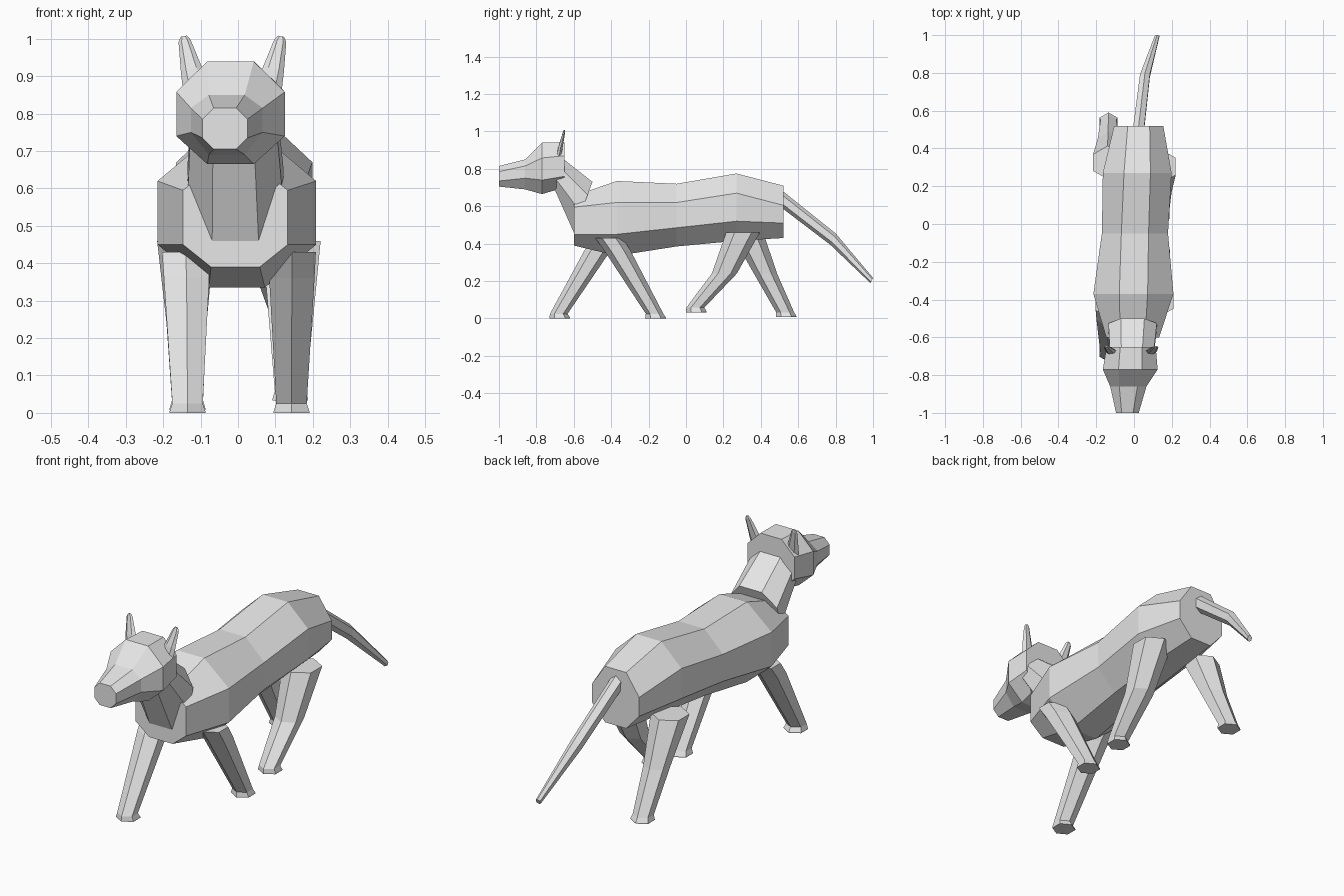
import bpy
import bmesh
from math import cos, sin, pi

cube = bpy.data.objects.get("Cube")
if cube:
    bpy.data.objects.remove(cube, do_unlink=True)

grey = bpy.data.materials.new("plain grey")
grey.use_nodes = True
grey.diffuse_color = (0.8, 0.8, 0.8, 1)
grey.node_tree.nodes["Principled BSDF"].inputs["Base Color"].default_value = (0.8, 0.8, 0.8, 1)


def loft(name, rings):
    """Skin a list of equal-sized point rings and cap both ends."""
    bm = bmesh.new()
    loops = [[bm.verts.new(p) for p in ring] for ring in rings]
    for a, b in zip(loops, loops[1:]):
        for i in range(len(a)):
            j = (i + 1) % len(a)
            bm.faces.new((a[i], a[j], b[j], b[i]))
    bm.faces.new(loops[0])
    bm.faces.new(loops[-1])
    bmesh.ops.recalc_face_normals(bm, faces=bm.faces)
    mesh = bpy.data.meshes.new(name)
    bm.to_mesh(mesh)
    bm.free()
    mesh.materials.append(grey)
    obj = bpy.data.objects.new(name, mesh)
    bpy.context.collection.objects.link(obj)
    return obj


def octagon(y, cx, half, flat, top, upper, lower, bottom, lean=0):
    """Eight-sided cross-section; lean tips the top backwards."""
    mid = (top + bottom) / 2
    pts = [(flat, top), (half, upper), (half, lower), (flat, bottom),
           (-flat, bottom), (-half, lower), (-half, upper), (-flat, top)]
    return [(cx + x, y + lean * (z - mid), z) for x, z in pts]


def hexagon(x, y, z, r):
    """Level six-sided section with corners to the front and back."""
    return [(x + r * sin(k * pi / 3), y + r * cos(k * pi / 3), z) for k in range(6)]


# Trunk
loft("body", [octagon(*s) for s in (
    (-0.60, -0.007, 0.14, 0.065, 0.655, 0.595, 0.45, 0.39),
    (-0.37, -0.003, 0.212, 0.075, 0.735, 0.62, 0.45, 0.335),
    (-0.05, 0.005, 0.175, 0.072, 0.72, 0.62, 0.485, 0.385),
    (0.27, 0.017, 0.182, 0.07, 0.775, 0.67, 0.52, 0.415),
    (0.52, 0.025, 0.13, 0.058, 0.71, 0.605, 0.51, 0.43))])

# Neck, leaning forward out of the chest
loft("neck", [octagon(*s) for s in (
    (-0.55, -0.007, 0.128, 0.062, 0.73, 0.66, 0.565, 0.46, 0.37),
    (-0.70, -0.012, 0.115, 0.055, 0.875, 0.83, 0.76, 0.72, 0.2))])

# Head and muzzle
loft("head", [octagon(*s) for s in (
    (-0.65, -0.015, 0.13, 0.058, 0.94, 0.87, 0.76, 0.70),
    (-0.77, -0.02, 0.145, 0.062, 0.94, 0.858, 0.74, 0.665),
    (-0.86, -0.03, 0.096, 0.048, 0.85, 0.815, 0.75, 0.69),
    (-1.00, -0.035, 0.06, 0.03, 0.815, 0.785, 0.735, 0.705))])

# Ears: thin tapering blades
for side, label in ((1, "left"), (-1, "right")):
    def ear_ring(x, y, z, w, t):
        return [(-0.015 + side * x + w * cos(k * pi / 3),
                 y + t * sin(k * pi / 3), z - 0.2 * side * w * cos(k * pi / 3))
                for k in range(6)]
    loft(label + "_ear", [ear_ring(0.096, -0.68, 0.87, 0.036, 0.014),
                          ear_ring(0.11, -0.67, 0.92, 0.028, 0.013),
                          ear_ring(0.128, -0.652, 0.995, 0.016, 0.007),
                          ear_ring(0.13, -0.65, 1.007, 0.008, 0.004)])

# Tail: sections tilted across the direction of travel
loft("tail", [[(x + r * sin(k * pi / 3), y + 0.5 * r * cos(k * pi / 3), z + r * cos(k * pi / 3))
               for k in range(6)]
              for x, y, z, r in ((0.023, 0.49, 0.655, 0.034), (0.058, 0.785, 0.425, 0.03),
                                 (0.122, 0.993, 0.203, 0.014))])

# Legs in mid stride: (y, z, radius) from hip to ankle, then the flared foot
legs = {
    "left_front_leg": (0.145, 0.143, ((-0.412, 0.43, 0.073), (-0.365, 0.36, 0.07), (-0.168, 0.025, 0.047))),
    "right_front_leg": (-0.14, -0.135, ((-0.42, 0.43, 0.073), (-0.475, 0.36, 0.07), (-0.68, 0.025, 0.047))),
    "left_rear_leg": (0.143, 0.14, ((0.305, 0.46, 0.09), (0.205, 0.24, 0.067), (0.05, 0.058, 0.048))),
    "right_rear_leg": (-0.14, -0.135, ((0.325, 0.46, 0.088), (0.425, 0.24, 0.062), (0.53, 0.033, 0.048))),
}
for name, (hip_x, foot_x, path) in legs.items():
    rings = []
    for i, (y, z, r) in enumerate(path):
        rings.append(hexagon(hip_x + (foot_x - hip_x) * i / 2, y, z, r))
    y, z, r = path[-1]
    rings.append(hexagon(foot_x, y + 0.005, z - 0.02, 0.055))
    rings.append(hexagon(foot_x, y + 0.005, z - 0.025, 0.055))
    loft(name, rings)
